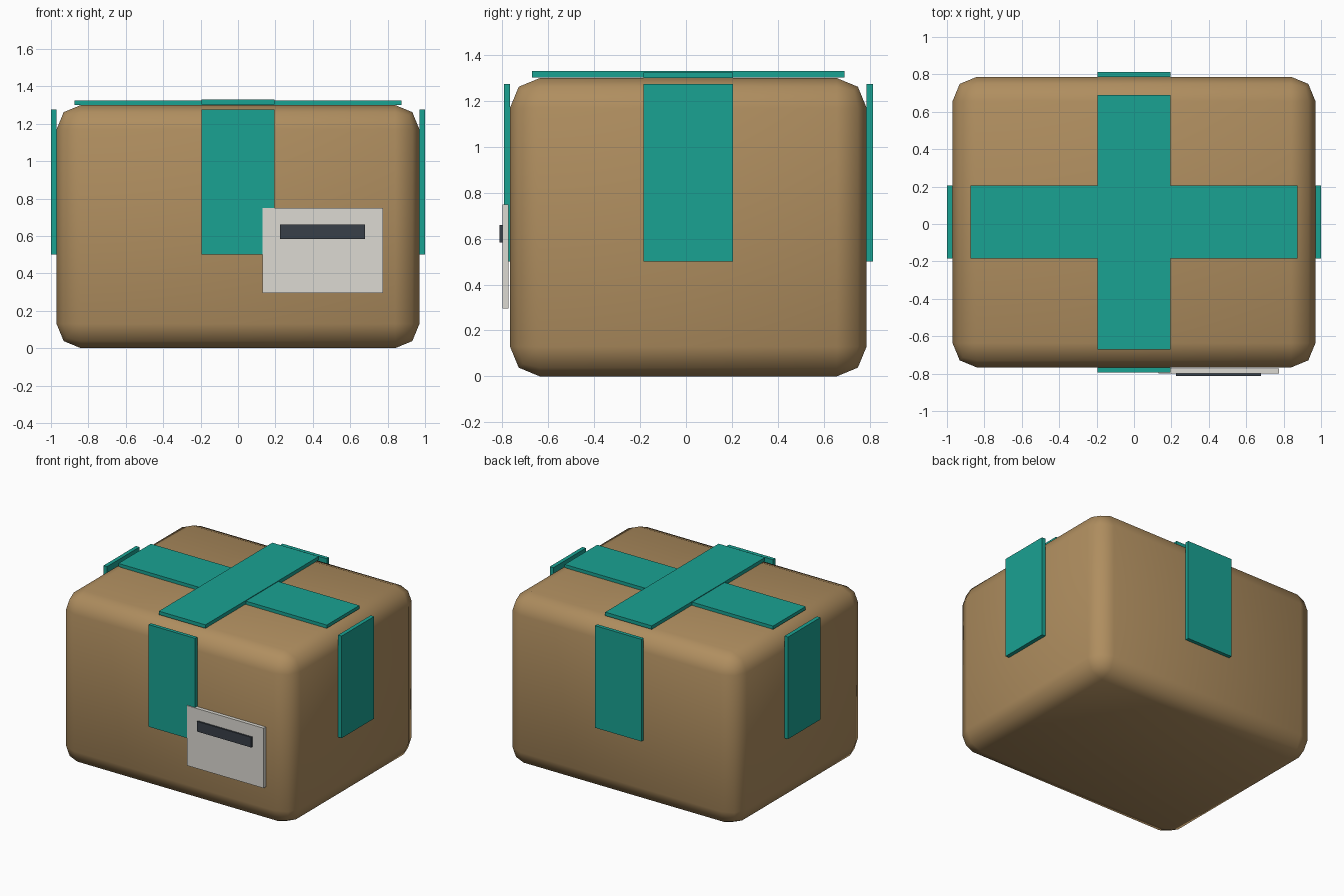
import bpy

if "Cube" in bpy.data.objects:
    bpy.data.objects.remove(bpy.data.objects["Cube"])

CY = 0.01  # the carton sits slightly behind the centre because of the label


def material(name, color):
    m = bpy.data.materials.new(name)
    m.diffuse_color = (*color, 1)
    m.use_nodes = True
    m.node_tree.nodes["Principled BSDF"].inputs["Base Color"].default_value = m.diffuse_color
    return m


def block(name, lo, hi, mat):
    """Box spanning two opposite corners."""
    bpy.ops.mesh.primitive_cube_add(size=1, location=[(a + b) / 2 for a, b in zip(lo, hi)])
    o = bpy.context.object
    o.name = name
    o.scale = [b - a for a, b in zip(lo, hi)]
    bpy.ops.object.transform_apply(location=False, rotation=False, scale=True)
    o.data.materials.append(mat)
    return o


card = material("cardboard", (0.43, 0.27, 0.115))
teal = material("teal_tape", (0.01, 0.36, 0.29))
paper = material("paper", (0.72, 0.70, 0.65))
ink = material("dark_ink", (0.04, 0.05, 0.065))

# Carton with rounded, smooth-shaded edges
X, Y, H, T, W = 0.97, 0.777, 1.3, 0.027, 0.195
carton = block("carton", (-X, CY - Y, 0), (X, CY + Y, H), card)
bevel = carton.modifiers.new("rounded_edges", "BEVEL")
bevel.width = 0.13
bevel.segments = 2
bpy.ops.object.modifier_apply(modifier="rounded_edges")
bpy.ops.object.shade_smooth()

# Crossed tape on the lid
block("top_tape_long", (-0.875, CY - W, H), (0.875, CY + W, H + 0.025), teal)
block("top_tape_short", (-W, CY - 0.68, H + 0.003), (W, CY + 0.68, H + 0.03), teal)

# Tape ends hanging down the four sides
for side, s in (("right", 1), ("left", -1)):
    xs = sorted((s * X, s * (X + 0.03)))
    block(side + "_tape", (xs[0], CY - W, 0.5), (xs[1], CY + W, 1.275), teal)
for side, s in (("back", 1), ("front", -1)):
    ys = sorted((CY + s * Y, CY + s * (Y + T)))
    block(side + "_tape", (-W, ys[0], 0.5), (W, ys[1], 1.275), teal)

# Shipping label and its dark bar
block("label", (0.13, -0.80, 0.295), (0.775, -0.773, 0.75), paper)
block("label_bar", (0.225, -0.813, 0.583), (0.68, -0.798, 0.66), ink)
